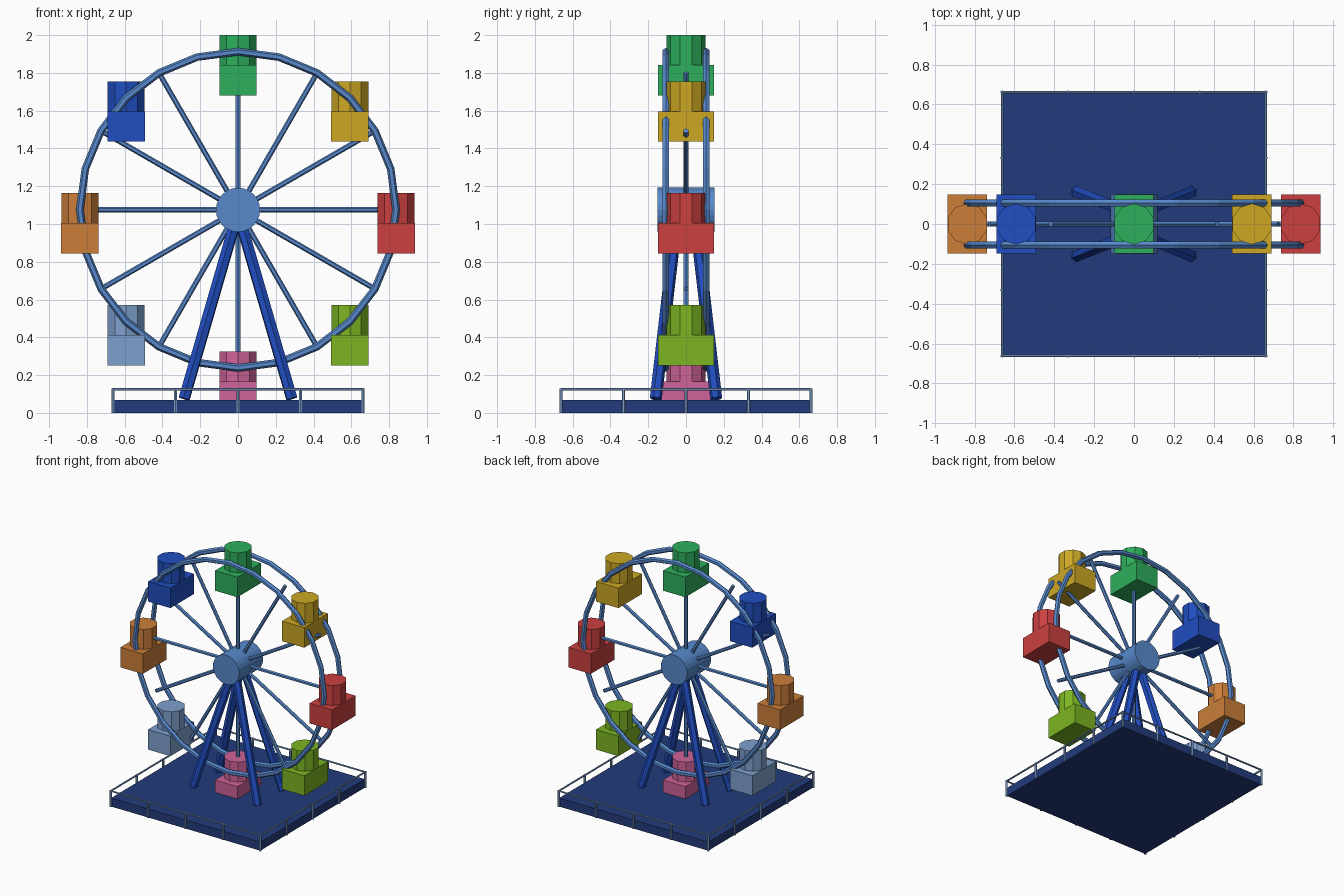
import bpy, bmesh, math
from mathutils import Vector, Matrix

if "Cube" in bpy.data.objects:
    bpy.data.objects.remove(bpy.data.objects["Cube"])

HUB_Z = 1.075      # wheel axis height
WHEEL_R = 0.837


def srgb(r, g, b):
    f = lambda c: c / 12.92 if c <= 0.04045 else ((c + 0.055) / 1.055) ** 2.4
    return (f(r / 255), f(g / 255), f(b / 255), 1)


def material(name, rgb):
    m = bpy.data.materials.new(name)
    m.diffuse_color = srgb(*rgb)
    m.use_nodes = True
    m.node_tree.nodes["Principled BSDF"].inputs["Base Color"].default_value = m.diffuse_color
    return m


MATS = {n: material(n, c) for n, c in {
    "red": (204, 64, 64), "yellow": (204, 167, 36), "green": (45, 175, 92),
    "royal blue": (32, 77, 192), "orange": (204, 126, 58), "pale blue": (126, 160, 205),
    "pink": (207, 99, 152), "lime": (124, 181, 34), "navy": (34, 59, 124),
    "sky blue": (88, 138, 206)}.items()}


def finish(name, bm, mat):
    bmesh.ops.recalc_face_normals(bm, faces=bm.faces[:])
    me = bpy.data.meshes.new(name)
    bm.to_mesh(me)
    bm.free()
    me.materials.append(MATS[mat])
    ob = bpy.data.objects.new(name, me)
    bpy.context.collection.objects.link(ob)
    return ob


def add_box(bm, center, size):
    mat = Matrix.Translation(center) @ Matrix.Diagonal((*size, 1))
    bmesh.ops.create_cube(bm, size=1, matrix=mat)


def add_rod(bm, a, b, radius, sides=6):
    """Capped prism between two points."""
    a, b = Vector(a), Vector(b)
    d = b - a
    rot = d.to_track_quat('Z', 'Y').to_matrix().to_4x4()
    bmesh.ops.create_cone(bm, cap_ends=True, segments=sides, radius1=radius, radius2=radius,
                          depth=d.length, matrix=Matrix.Translation((a + b) / 2) @ rot)


def ring(name, y, mat, segs=24, sides=6, tube=0.02):
    bm = bmesh.new()
    loops = []
    for i in range(segs):
        a = math.tau * i / segs
        loop = []
        for j in range(sides):
            t = math.tau * j / sides
            r = WHEEL_R + tube * math.cos(t)
            loop.append(bm.verts.new((r * math.cos(a), y + tube * math.sin(t),
                                      HUB_Z + r * math.sin(a))))
        loops.append(loop)
    for i in range(segs):
        p, q = loops[i], loops[(i + 1) % segs]
        for j in range(sides):
            k = (j + 1) % sides
            bm.faces.new((p[j], p[k], q[k], q[j]))
    return finish(name, bm, mat)


# base platform
bm = bmesh.new()
add_box(bm, (0, 0, 0.034), (1.32, 1.32, 0.068))
finish("platform", bm, "navy")

# fence: posts along each edge and a top rail
E, RAIL_Z = 0.662, 0.125
bm = bmesh.new()
corners = [(-E, -E), (E, -E), (E, E), (-E, E)]
for i in range(4):
    a, b = Vector(corners[i]), Vector(corners[(i + 1) % 4])
    add_rod(bm, (*a, RAIL_Z), (*b, RAIL_Z), 0.007)
    for k in range(4):
        p = a.lerp(b, k / 4)
        add_rod(bm, (*p, 0), (*p, RAIL_Z + 0.005), 0.009)
finish("fence", bm, "pale blue")

# four splayed support legs
bm = bmesh.new()
for sx in (-1, 1):
    for sy in (-1, 1):
        add_rod(bm, (sx * 0.285, sy * 0.16, 0.075), (0, sy * 0.045, 1.06), 0.032)
finish("support_legs", bm, "royal blue")

# hub
bm = bmesh.new()
add_rod(bm, (0, -0.15, HUB_Z), (0, 0.15, HUB_Z), 0.117, 24)
finish("hub", bm, "sky blue")

# twin rims and twelve spokes
ring("front_rim", -0.106, "sky blue")
ring("back_rim", 0.106, "sky blue")
bm = bmesh.new()
for i in range(12):
    a = math.tau * i / 12
    add_rod(bm, (0, 0, HUB_Z),
            (WHEEL_R * math.cos(a), 0, HUB_Z + WHEEL_R * math.sin(a)), 0.014)
finish("spokes", bm, "sky blue")

# eight cabins: a box tub with a ten-sided canopy
order = ["red", "yellow", "green", "royal blue", "orange", "pale blue", "pink", "lime"]
for i, colour in enumerate(order):
    a = math.tau * i / 8
    x, z = WHEEL_R * math.cos(a), HUB_Z + WHEEL_R * math.sin(a)
    bm = bmesh.new()
    add_box(bm, (x, 0, z - 0.151), (0.198, 0.298, 0.16))
    bmesh.ops.create_cone(bm, cap_ends=True, segments=10, radius1=0.103, radius2=0.103,
                          depth=0.18, matrix=Matrix.Translation((x, 0, z - 0.002)))
    finish(f"cabin_{colour.replace(' ', '_')}", bm, colour)
